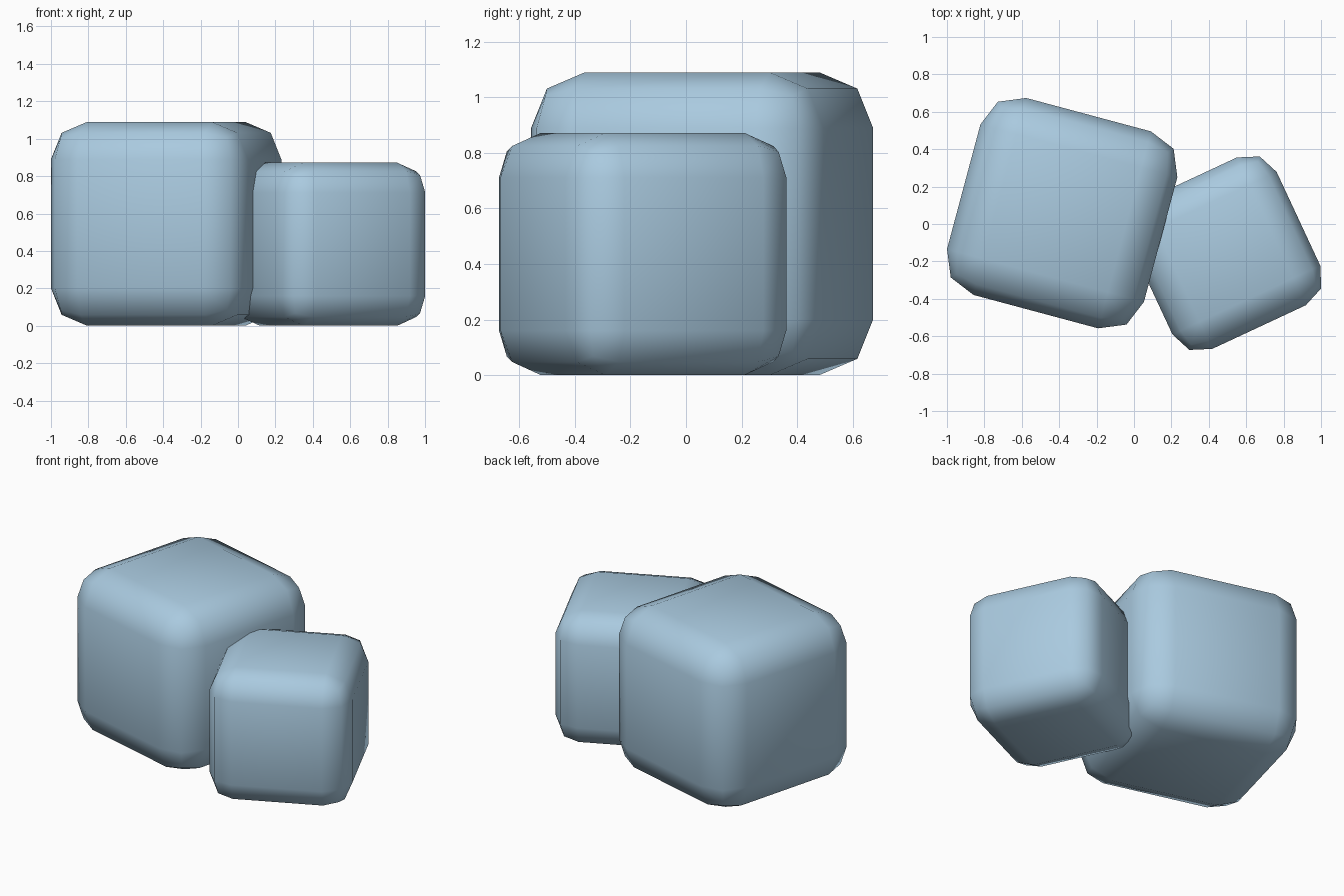
import bpy
import bmesh
from math import radians
from mathutils import Matrix

default = bpy.data.objects.get("Cube")
if default:
    bpy.data.objects.remove(default, do_unlink=True)

# Pale ice blue
ice = bpy.data.materials.new("pale_ice_blue")
ice.use_nodes = True
colour = (0.40, 0.59, 0.74, 1)
ice.diffuse_color = colour
ice.node_tree.nodes["Principled BSDF"].inputs["Base Color"].default_value = colour


def rounded_block(name, size, bevel, x, y, turn):
    """Cube with a two-step rounded edge, standing on the ground."""
    bm = bmesh.new()
    bmesh.ops.create_cube(bm, size=size)
    bmesh.ops.bevel(bm, geom=bm.edges[:], offset=bevel, offset_type='OFFSET',
                    segments=2, profile=0.5, affect='EDGES')
    for face in bm.faces:
        face.smooth = True
    mesh = bpy.data.meshes.new(name)
    bm.to_mesh(mesh)
    bm.free()
    mesh.materials.append(ice)
    block = bpy.data.objects.new(name, mesh)
    block.matrix_world = (Matrix.Translation((x, y, size / 2))
                          @ Matrix.Rotation(radians(turn), 4, 'Z'))
    bpy.context.collection.objects.link(block)
    return block


# Two blocks pushed together at different angles
rounded_block("large_block", 1.09, 0.2, -0.384, 0.058, -15)
rounded_block("small_block", 0.872, 0.16, 0.484, -0.156, 25)
